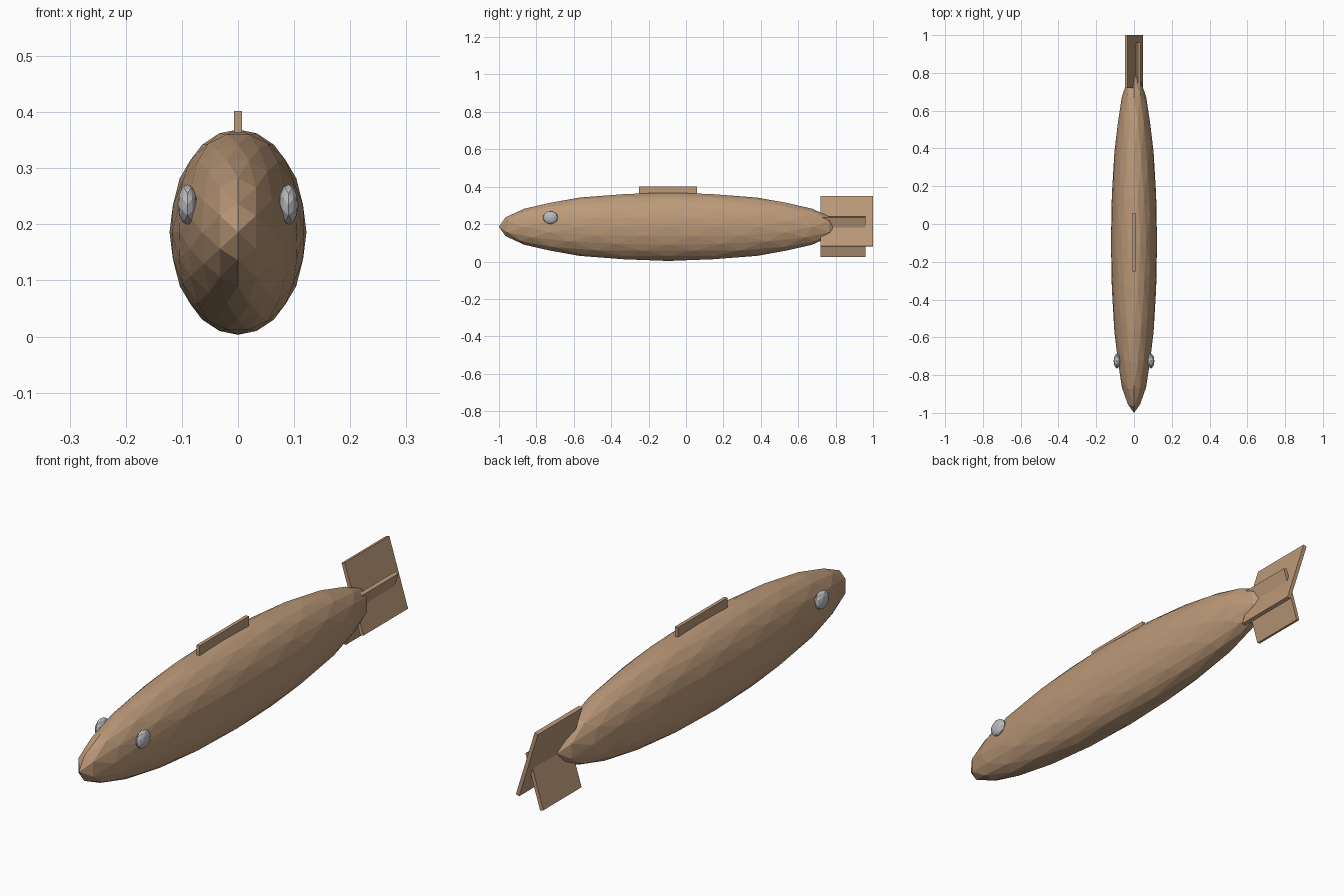
import bpy, bmesh, math
from mathutils import Vector, Matrix

if "Cube" in bpy.data.objects:
    bpy.data.objects.remove(bpy.data.objects["Cube"])


def material(name, rgb):
    m = bpy.data.materials.new(name)
    m.diffuse_color = (*rgb, 1)
    m.use_nodes = True
    m.node_tree.nodes["Principled BSDF"].inputs["Base Color"].default_value = m.diffuse_color
    return m


TAN = material("tan", (0.50, 0.32, 0.19))
GREY = material("grey", (0.50, 0.50, 0.52))


def add_object(name, bm, mat):
    bmesh.ops.recalc_face_normals(bm, faces=bm.faces)
    mesh = bpy.data.meshes.new(name)
    bm.to_mesh(mesh)
    bm.free()
    mesh.materials.append(mat)
    ob = bpy.data.objects.new(name, mesh)
    bpy.context.collection.objects.link(ob)
    return ob


def ellipsoid(name, centre, radii, levels, mat):
    """Faceted ellipsoid: axis-aligned icosahedron, subdivided and scaled."""
    bm = bmesh.new()
    phi = (1 + math.sqrt(5)) / 2
    for a in (-1, 1):
        for b in (-phi, phi):
            for co in ((a, 0, b), (0, b, a), (b, a, 0)):
                bm.verts.new(Vector(co).normalized())
    bmesh.ops.convex_hull(bm, input=bm.verts)
    for _ in range(levels):
        bmesh.ops.subdivide_edges(bm, edges=bm.edges[:], cuts=1, use_grid_fill=True)
        for v in bm.verts:
            v.co.normalize()
    bmesh.ops.transform(bm, verts=bm.verts,
                        matrix=Matrix.Translation(centre) @ Matrix.Diagonal((*radii, 1)))
    return add_object(name, bm, mat)


def plate(name, centre, size, tilt=0.0):
    """Thin box, tilted about the body's long axis."""
    bm = bmesh.new()
    bmesh.ops.create_cube(bm, size=1)
    bmesh.ops.transform(bm, verts=bm.verts,
                        matrix=Matrix.Translation(centre) @ Matrix.Rotation(tilt, 4, 'Y')
                        @ Matrix.Diagonal((*size, 1)))
    return add_object(name, bm, TAN)


# Body
ellipsoid("body", (0, -0.095, 0.186), (0.122, 0.905, 0.183), 2, TAN)

# Eyes
for side, label in ((1, "right"), (-1, "left")):
    ellipsoid(label + "_eye", (side * 0.09, -0.725, 0.235), (0.018, 0.04, 0.036), 1, GREY)

# Fin on the back
plate("dorsal_fin", (0, -0.096, 0.371), (0.014, 0.31, 0.062))

# Crossed tail fins
plate("upper_tail_fin", (0, 0.86, 0.215), (0.015, 0.28, 0.28), -0.3)
plate("lower_tail_fin", (-0.005, 0.84, 0.132), (0.015, 0.24, 0.22), 0.3)
